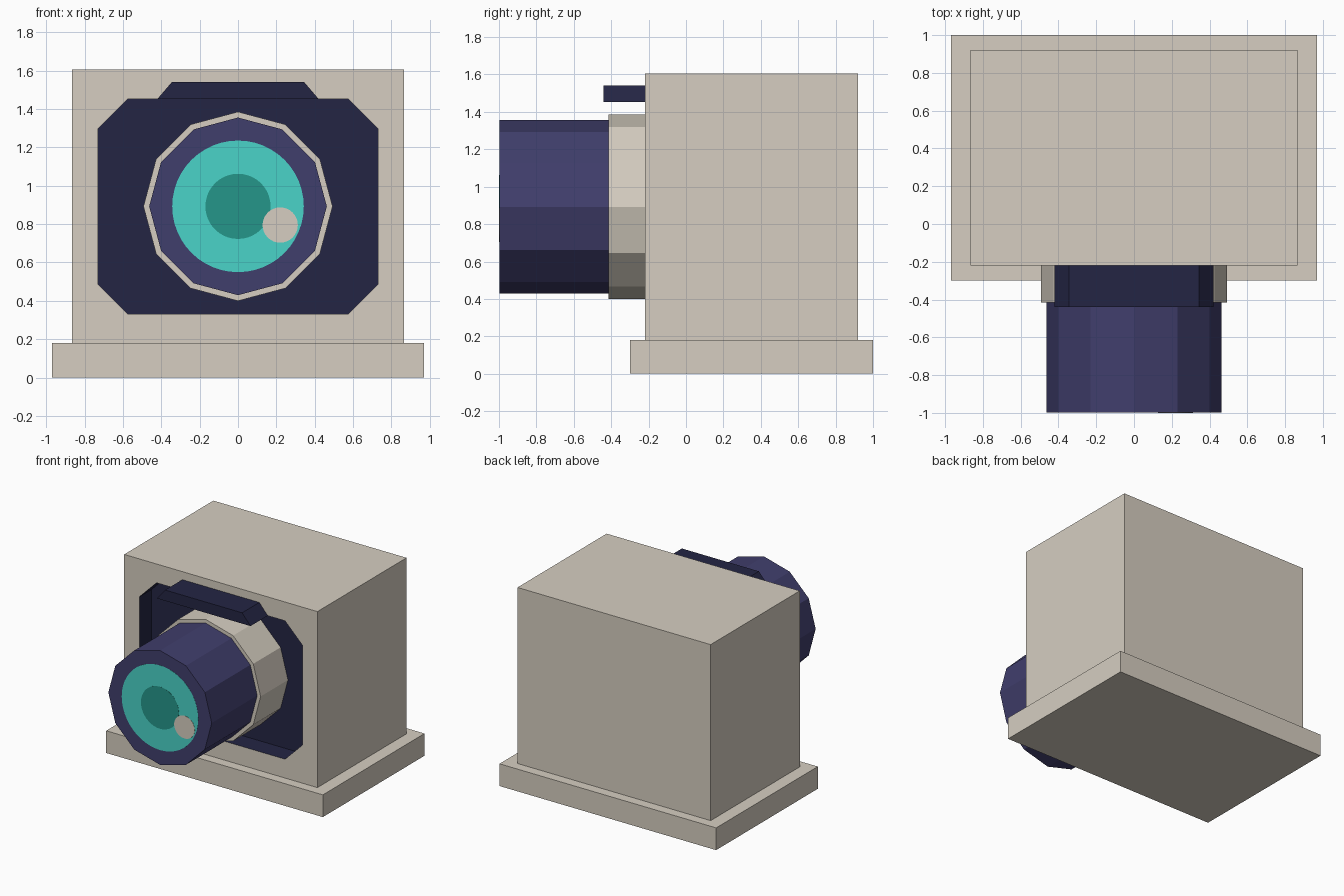
import bpy, bmesh, math

if "Cube" in bpy.data.objects:
    bpy.data.objects.remove(bpy.data.objects["Cube"])

def material(name, rgb):
    lin = [(c / 255 / 12.92) if c < 10 else ((c / 255 + 0.055) / 1.055) ** 2.4 for c in rgb]
    m = bpy.data.materials.new(name)
    m.diffuse_color = (*lin, 1)
    m.use_nodes = True
    m.node_tree.nodes["Principled BSDF"].inputs["Base Color"].default_value = m.diffuse_color
    return m

BEIGE = material("warm_beige", (214, 206, 193))
NAVY = material("dark_navy", (36, 37, 68))
INDIGO = material("indigo", (64, 62, 108))
TEAL = material("bright_teal", (74, 212, 200))
DEEP = material("deep_teal", (37, 150, 138))
CZ = 0.8925  # height of the lens axis

def finish(bm, name, *mats):
    bmesh.ops.recalc_face_normals(bm, faces=bm.faces)
    mesh = bpy.data.meshes.new(name)
    bm.to_mesh(mesh)
    bm.free()
    for m in mats:
        mesh.materials.append(m)
    obj = bpy.data.objects.new(name, mesh)
    bpy.context.collection.objects.link(obj)
    return obj

def prism(name, profile, y0, y1, mat):
    """Extrude an x-z profile from y0 to y1."""
    bm = bmesh.new()
    front = [bm.verts.new((x, y0, z)) for x, z in profile]
    back = [bm.verts.new((x, y1, z)) for x, z in profile]
    n = len(profile)
    bm.faces.new(front)
    bm.faces.new(back[::-1])
    for i in range(n):
        j = (i + 1) % n
        bm.faces.new((front[i], back[i], back[j], front[j]))
    return finish(bm, name, mat)

def rect(hx, z0, z1):
    return [(-hx, z0), (hx, z0), (hx, z1), (-hx, z1)]

def circle(r, sides, cx=0.0, cz=CZ):
    return [(cx + r * math.sin(2 * math.pi * i / sides),
             cz + r * math.cos(2 * math.pi * i / sides)) for i in range(sides)]

# Base slab
prism("base", rect(0.97, 0, 0.18), -0.30, 1.0, BEIGE)

# Body box with a chamfered dark recess in its front
F, B, R = -0.22, 0.92, -0.065
bm = bmesh.new()
outer = [bm.verts.new((x, F, z)) for x, z in rect(0.865, 0.18, 1.605)]
rear = [bm.verts.new((x, B, z)) for x, z in rect(0.865, 0.18, 1.605)]
hx, hz, c = 0.73, 0.56, 0.155
octagon = [(-hx + c, -hz), (hx - c, -hz), (hx, -hz + c), (hx, hz - c),
           (hx - c, hz), (-hx + c, hz), (-hx, hz - c), (-hx, -hz + c)]
rim = [bm.verts.new((x, F, CZ + z)) for x, z in octagon]
floor = [bm.verts.new((x, R, CZ + z)) for x, z in octagon]
bm.faces.new(rear[::-1])
for i in range(4):
    j = (i + 1) % 4
    bm.faces.new((outer[i], rear[i], rear[j], outer[j]))
    bm.faces.new((outer[i], outer[j], rim[2 * i + 1], rim[2 * i]))
    bm.faces.new((outer[j], rim[(2 * i + 2) % 8], rim[2 * i + 1]))
recess = [bm.faces.new(floor)]
for i in range(8):
    j = (i + 1) % 8
    recess.append(bm.faces.new((rim[i], rim[j], floor[j], floor[i])))
for f in recess:
    f.material_index = 1
finish(bm, "body", BEIGE, NAVY)

# Visor above the barrel
prism("visor", [(-0.42, 1.4525), (0.42, 1.4525), (0.345, 1.54), (-0.345, 1.54)], -0.44, F, NAVY)

# Twelve-sided collar and barrel
prism("collar", circle(0.493, 12), -0.415, R, BEIGE)
prism("barrel", circle(0.463, 12), -0.997, -0.41, INDIGO)

# Lens discs, stacked as thin plates
prism("lens", circle(0.343, 48), -0.998, -0.996, TEAL)
prism("pupil", circle(0.17, 40), -0.999, -0.997, DEEP)
prism("glint", circle(0.092, 32, 0.22, 0.795), -1.0, -0.997, BEIGE)
